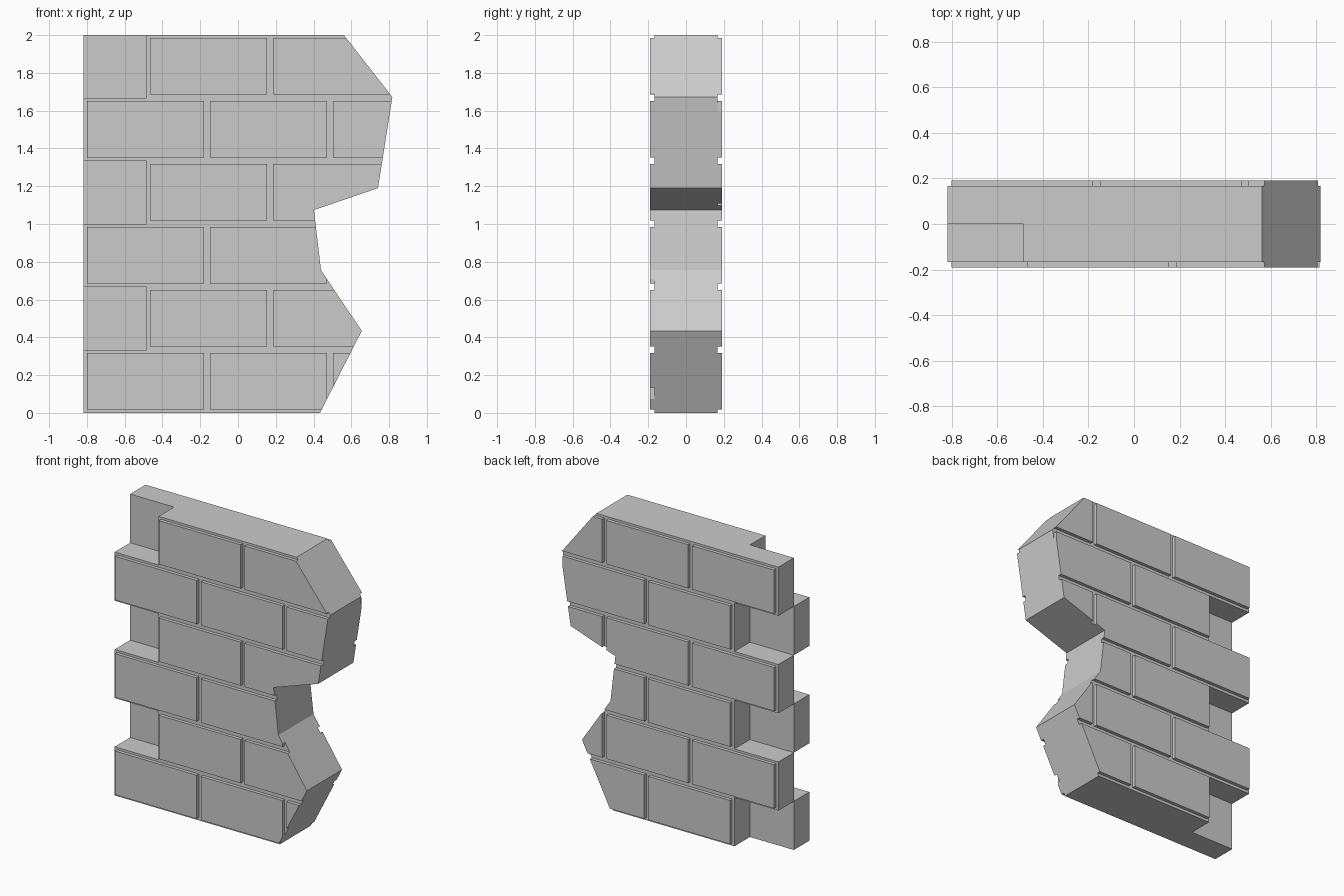
import bpy, bmesh

if "Cube" in bpy.data.objects:
    bpy.data.objects.remove(bpy.data.objects["Cube"])

# Broken right edge of the wall as (z, x), from bottom to top
EDGE = [(0, .434), (.434, .655), (.757, .439), (1.074, .402),
        (1.19, .741), (1.672, .817), (2, .561)]
ROWS, ROW_H = 6, 1 / 3
LEFT, SHIFT, PITCH, LENGTH = -.817, .333, .651, .62
CORE_Y, FACE_Y = .167, .19


def edge_x(z):
    for (z0, x0), (z1, x1) in zip(EDGE, EDGE[1:]):
        if z <= z1:
            return x0 + (x1 - x0) * (z - z0) / (z1 - z0)
    return EDGE[-1][1]


def crossings(x):
    """Heights at which the broken edge crosses a vertical line."""
    return [z0 + (z1 - z0) * (x - x0) / (x1 - x0)
            for (z0, x0), (z1, x1) in zip(EDGE, EDGE[1:]) if (x0 - x) * (x1 - x) < 0]


def add_prism(bm, outline, ya, yb):
    a = [bm.verts.new((x, ya, z)) for x, z in outline]
    b = [bm.verts.new((x, yb, z)) for x, z in outline]
    bm.faces.new(a)
    bm.faces.new(b[::-1])
    for i in range(len(a)):
        j = (i + 1) % len(a)
        bm.faces.new((a[j], a[i], b[i], b[j]))


def brick_outline(x0, x1, z0, z1):
    """Brick rectangle clipped by the broken edge, or None if nothing is left."""
    zs = {z0, z1, *[z for z, _ in EDGE], *crossings(x0), *crossings(x1)}
    zs = sorted(z for z in zs if z0 <= z <= z1 and edge_x(z) >= x0 - 1e-5)
    if len(zs) < 2:
        return None
    right = [(min(x1, edge_x(z)), z) for z in zs]
    pts = [(x0, zs[0])] + right + [(x0, zs[-1])]
    out = []
    for p in pts:
        if not out or abs(p[0] - out[-1][0]) + abs(p[1] - out[-1][1]) > 1e-4:
            out.append(p)
    if abs(out[0][0] - out[-1][0]) + abs(out[0][1] - out[-1][1]) < 1e-4:
        out.pop()
    return out if len(out) > 2 else None


def make_object(name, bm):
    bmesh.ops.recalc_face_normals(bm, faces=bm.faces)
    mesh = bpy.data.meshes.new(name)
    bm.to_mesh(mesh)
    bm.free()
    bpy.context.collection.objects.link(bpy.data.objects.new(name, mesh))


# Two half-thickness walls; the back one has its rows staggered the other way
for name, side, parity in (("front", -1, 0), ("back", 1, 1)):
    # Mortar core with toothed left end
    core = bmesh.new()
    outline = [(x, z) for z, x in EDGE]
    for row in reversed(range(ROWS)):
        x = LEFT + SHIFT * ((row + parity) % 2)
        outline += [(x, (row + 1) * ROW_H), (x, row * ROW_H)]
    add_prism(core, outline, 0, side * CORE_Y)
    make_object(name + "_mortar_core", core)

    # Raised bricks
    bricks = bmesh.new()
    for row in range(ROWS):
        start = LEFT + .017 + SHIFT * ((row + parity) % 2)
        for i in range(3):
            x = start + i * PITCH
            shape = brick_outline(x, x + LENGTH, row * ROW_H + .019, row * ROW_H + .318)
            if shape:
                add_prism(bricks, shape, side * CORE_Y, side * FACE_Y)
    make_object(name + "_bricks", bricks)
